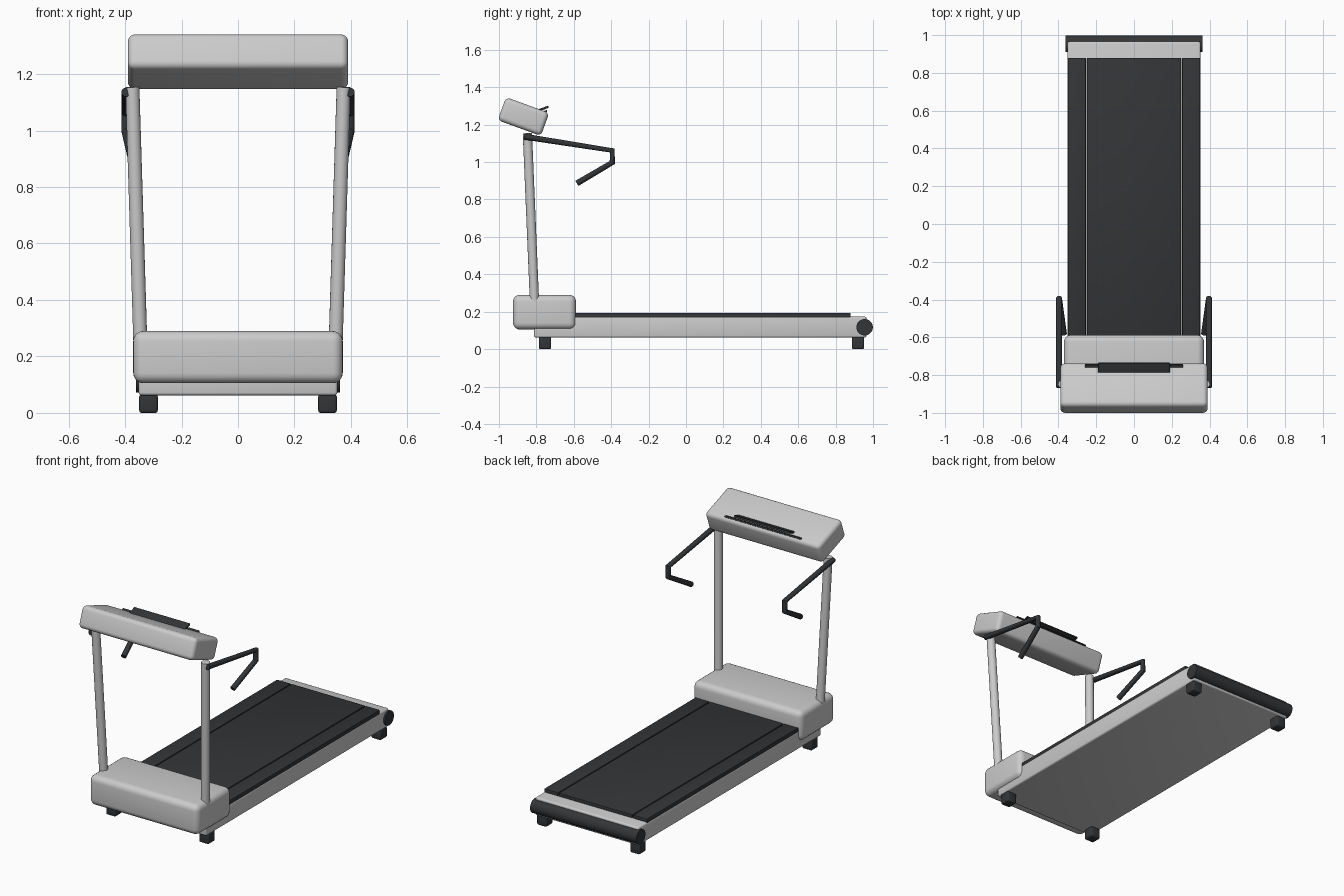
import bpy
from math import radians, pi

if "Cube" in bpy.data.objects:
    bpy.data.objects.remove(bpy.data.objects["Cube"])

dark = bpy.data.materials.new("dark_rubber")
dark.diffuse_color = (0.033, 0.035, 0.038, 1)
dark.use_nodes = True
dark.node_tree.nodes["Principled BSDF"].inputs["Base Color"].default_value = dark.diffuse_color


def finish(ob, name, mat):
    ob.name = name
    if mat:
        ob.data.materials.append(mat)
    bpy.ops.object.shade_smooth_by_angle(angle=radians(35))
    return ob


def box(name, lo, hi, bevel=0.0, mat=None, tilt=0.0, segments=5):
    """Rounded box between two corners, tilted about its own x axis."""
    centre = [(a + b) / 2 for a, b in zip(lo, hi)]
    bpy.ops.mesh.primitive_cube_add(size=1, location=centre)
    ob = bpy.context.object
    ob.scale = [b - a for a, b in zip(lo, hi)]
    bpy.ops.object.transform_apply(location=False, rotation=False, scale=True)
    ob.rotation_euler.x = radians(tilt)
    if bevel:
        m = ob.modifiers.new("round", 'BEVEL')
        m.width, m.segments = bevel, segments
        bpy.ops.object.modifier_apply(modifier=m.name)
    return finish(ob, name, mat)


def slab(name, centre, size, bevel, mat, tilt):
    lo = [c - s / 2 for c, s in zip(centre, size)]
    hi = [c + s / 2 for c, s in zip(centre, size)]
    return box(name, lo, hi, bevel, mat, tilt)


def tube(name, points, radius, mat=None):
    cu = bpy.data.curves.new(name, 'CURVE')
    cu.dimensions = '3D'
    cu.bevel_depth, cu.bevel_resolution, cu.use_fill_caps = radius, 6, True
    sp = cu.splines.new('POLY')
    sp.points.add(len(points) - 1)
    for p, co in zip(sp.points, points):
        p.co = (*co, 1)
    ob = bpy.data.objects.new(name, cu)
    bpy.context.collection.objects.link(ob)
    bpy.ops.object.select_all(action='DESELECT')
    ob.select_set(True)
    bpy.context.view_layer.objects.active = ob
    bpy.ops.object.convert(target='MESH')
    return finish(bpy.context.object, name, mat)


# Deck, running belt and motor hood
box("deck", (-0.352, -0.813, 0.062), (0.352, 0.965, 0.174), 0.01, segments=3)
box("running_belt", (-0.25, -0.72, 0.165), (0.25, 0.88, 0.194), 0.004, dark, segments=2)
box("motor_hood", (-0.371, -0.925, 0.105), (0.371, -0.588, 0.29), 0.036)

# Rear roller
bpy.ops.mesh.primitive_cylinder_add(vertices=32, radius=0.044, depth=0.724,
                                    location=(0, 0.955, 0.117), rotation=(0, pi / 2, 0))
finish(bpy.context.object, "rear_roller", dark)

# Console with screen and backing panel
slab("console", (0, -0.869, 1.2435), (0.78, 0.246, 0.131), 0.025, None, -20)
slab("screen", (0, -0.801, 1.272), (0.38, 0.14, 0.012), 0.003, dark, 20)
slab("screen_backing", (0, -0.809, 1.25), (0.52, 0.14, 0.01), 0.002, dark, 20)

# Paired parts
for s, side in ((-1, "left"), (1, "right")):
    x0, x1 = sorted((s * 0.255, s * 0.35))
    box(side + "_foot_rail", (x0, -0.72, 0.165), (x1, 0.88, 0.194), 0.004, dark, segments=2)
    tube(side + "_post", [(s * 0.346, -0.81, 0.25), (s * 0.374, -0.848, 1.154)], 0.025)
    tube(side + "_handle", [(s * 0.397, -0.865, 1.136), (s * 0.397, -0.394, 1.062),
                            (s * 0.397, -0.394, 0.998), (s * 0.371, -0.582, 0.887)], 0.016, dark)
    for y, end in ((-0.754, "front"), (0.92, "rear")):
        box(f"{side}_{end}_foot", (s * 0.317 - 0.033, y - 0.033, 0),
            (s * 0.317 + 0.033, y + 0.033, 0.066), 0.009, dark, segments=3)
